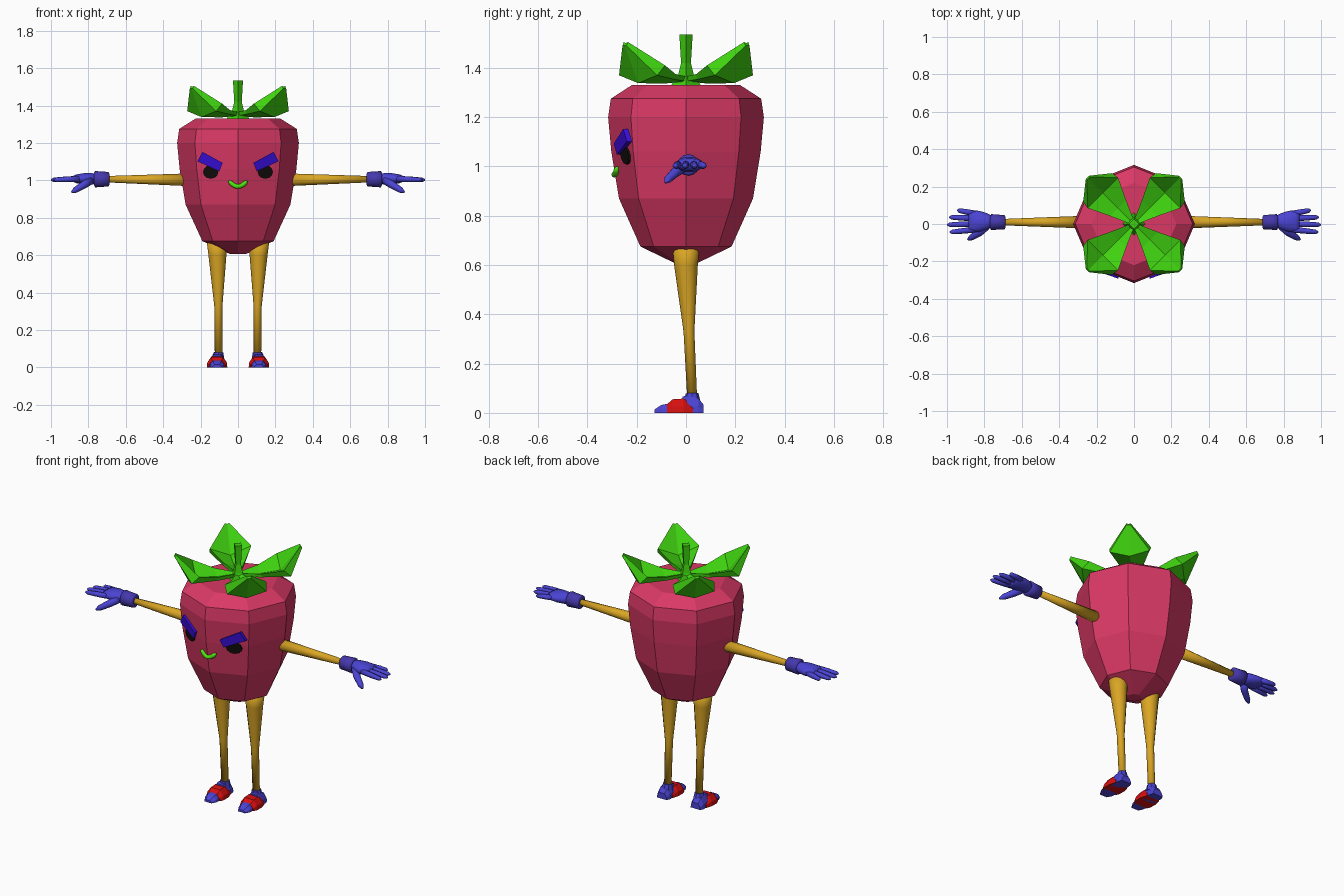
import bpy, bmesh, math
from mathutils import Vector

if "Cube" in bpy.data.objects:
    bpy.data.objects.remove(bpy.data.objects["Cube"])


def mat(name, r, g, b):
    m = bpy.data.materials.new(name)
    m.diffuse_color = (r, g, b, 1)
    m.use_nodes = True
    m.node_tree.nodes["Principled BSDF"].inputs["Base Color"].default_value = m.diffuse_color
    return m


BERRY = mat("berry red", 0.70, 0.04, 0.13)
GREEN = mat("leaf green", 0.05, 0.65, 0.005)
LIME = mat("mouth green", 0.08, 0.75, 0.005)
GOLD = mat("limb gold", 0.70, 0.38, 0.018)
BLUE = mat("glove blue", 0.07, 0.058, 0.66)
CUFF = mat("cuff indigo", 0.06, 0.04, 0.42)
PURPLE = mat("brow violet", 0.04, 0.004, 0.68)
BLACK = mat("eye black", 0.006, 0.004, 0.004)
RED = mat("shoe red", 0.68, 0.005, 0.005)


def finish(name, bm, material, smooth=False):
    bmesh.ops.recalc_face_normals(bm, faces=bm.faces)
    me = bpy.data.meshes.new(name)
    bm.to_mesh(me)
    bm.free()
    me.materials.append(material)
    if smooth:
        for p in me.polygons:
            p.use_smooth = True
    ob = bpy.data.objects.new(name, me)
    bpy.context.collection.objects.link(ob)
    return ob


def loft(name, rings, material, smooth=False):
    """Skin closed rings of equal count and cap both ends."""
    bm = bmesh.new()
    vs = [[bm.verts.new(p) for p in r] for r in rings]
    n = len(vs[0])
    for a, b in zip(vs, vs[1:]):
        for i in range(n):
            bm.faces.new((a[i], a[(i + 1) % n], b[(i + 1) % n], b[i]))
    bm.faces.new(vs[0])
    bm.faces.new(vs[-1])
    return finish(name, bm, material, smooth)


def tube(name, path, radii, material, n=12, smooth=True):
    """Round tube along a path with one radius per point."""
    pts = [Vector(p) for p in path]
    rings = []
    for i, p in enumerate(pts):
        d = (pts[min(i + 1, len(pts) - 1)] - pts[max(i - 1, 0)]).normalized()
        ref = Vector((0, 1, 0)) if abs(d.y) < 0.8 else Vector((0, 0, 1))
        u = d.cross(ref).normalized()
        v = d.cross(u)
        rings.append([p + radii[i] * (u * math.cos(t) + v * math.sin(t))
                      for t in (2 * math.pi * k / n for k in range(n))])
    return loft(name, rings, material, smooth)


# Berry body: eight flat sides
PROFILE = [(0.04, 0.605), (0.185, 0.675), (0.272, 0.87), (0.303, 1.06),
           (0.316, 1.2), (0.305, 1.275), (0.22, 1.33)]
loft("berry_body", [[(1.03 * r * math.cos(k * math.pi / 4),
                      r * math.sin(k * math.pi / 4), z) for k in range(8)]
                    for r, z in PROFILE], BERRY)


def face_y(x, z):
    """Front surface of the berry at x, z."""
    for (r0, z0), (r1, z1) in zip(PROFILE, PROFILE[1:]):
        if z0 <= z <= z1:
            r = r0 + (r1 - r0) * (z - z0) / (z1 - z0)
    return -r + abs(x) / 1.03 * math.tan(math.pi / 8)


def plate(name, pts, out, material):
    """Outline in x, z laid on the berry front."""
    loft(name, [[(x, face_y(x, z) - d, z) for x, z in pts]
                for d in (-0.01, out)], material)


# Leaves: four cupped pointed leaves on the diagonals
# (radial, half width, middle height, edge height)
LEAF = [(0.01, 0.012, 1.36, 1.365), (0.12, 0.06, 1.35, 1.375),
        (0.235, 0.115, 1.362, 1.41), (0.345, 0.012, 1.50, 1.505)]
for k in range(4):
    a = math.pi / 4 + k * math.pi / 2
    d, t = Vector((math.cos(a), math.sin(a), 0)), Vector((-math.sin(a), math.cos(a), 0))
    rings = []
    for i, (r, w, zm, ze) in enumerate(LEAF):
        low = (0.02, 0.022, 0.04, 0.015)[i]
        out = (0, 0, 0.04, 0.008)[i]
        up = Vector((0, 0, 1))
        c, c2 = d * r, d * (r + out)
        rings.append([c - t * w + up * ze, c + up * zm, c + t * w + up * ze,
                      c2 + t * w * 0.95 + up * (ze - low),
                      c2 + up * (zm - low * 0.6),
                      c2 - t * w * 0.95 + up * (ze - low)])
    loft("leaf_%d" % (k + 1), rings, GREEN)

# Stem
loft("stem", [[(r * math.cos(k * math.pi / 2), r * math.sin(k * math.pi / 2), z)
               for k in range(4)]
              for r, z in [(0.06, 1.33), (0.032, 1.37), (0.02, 1.42), (0.027, 1.535)]], GREEN)

# Mouth
path = []
for k in range(11):
    x = -0.048 + 0.0096 * k
    z = 0.967 + 0.03 * (x / 0.048) ** 2
    path.append((x, face_y(x * 0.8, z) - 0.003, z))
tube("mouth", path, [0.006] + [0.012] * 9 + [0.006], LIME, 8)

for s, side in ((-1, "left"), (1, "right")):
    # Eyes and slanted brows
    plate("eye_" + side, [(s * 0.146 + 0.041 * math.cos(k * math.pi / 6),
                           1.045 + 0.037 * math.sin(k * math.pi / 6)) for k in range(12)],
          0.008, BLACK)
    plate("brow_" + side, [(s * 0.19, 1.152), (s * 0.082, 1.093),
                           (s * 0.1, 1.048), (s * 0.217, 1.102)], 0.02, PURPLE)

    # Arm and cuff
    tube("arm_" + side, [(s * 0.26, 0.01, 1.003), (s * 0.7, 0.01, 1.006)],
         [0.034, 0.017], GOLD)
    tube("cuff_" + side, [(s * x, 0.01, 1.006) for x in (0.688, 0.692, 0.73, 0.764, 0.77)],
         [0.03, 0.039, 0.041, 0.044, 0.032], CUFF, 14)

    # Hand: flattened palm, four fingers and a thumb
    palm = []
    for x, w, h in [(0.755, 0.028, 0.026), (0.785, 0.043, 0.032), (0.825, 0.056, 0.031),
                    (0.865, 0.06, 0.024), (0.885, 0.054, 0.014)]:
        palm.append([(s * x, 0.014 + w * math.cos(t), 1.008 + h * math.sin(t))
                     for t in (2 * math.pi * k / 14 for k in range(14))])
    loft("palm_" + side, palm, BLUE, True)
    for i, (y0, y1, tip) in enumerate([(-0.03, -0.044, 0.985), (0.0, -0.004, 1.0),
                                       (0.03, 0.036, 0.988), (0.056, 0.074, 0.945)]):
        f = [(s * (0.85 + (tip - 0.85) * k), y0 + (y1 - y0) * k, 1.008 - 0.006 * k)
             for k in (0, 0.5, 0.9, 1)]
        tube("finger_%s_%d" % (side, i + 1), f, [0.016, 0.015, 0.012, 0.004], BLUE, 8)
    tube("thumb_" + side, [(s * 0.79, -0.01, 1.0), (s * 0.825, -0.045, 0.975),
                           (s * 0.87, -0.073, 0.948), (s * 0.888, -0.083, 0.936)],
         [0.024, 0.02, 0.016, 0.006], BLUE, 10)

    # Leg
    tube("leg_" + side, [(s * 0.113, 0, 0.69), (s * 0.11, 0.0, 0.6), (s * 0.105, 0.012, 0.33),
                         (s * 0.104, 0.025, 0.06)], [0.056, 0.048, 0.022, 0.02], GOLD)

    # Shoe: blue toe, red middle, blue heel and collar
    for part, m, rows in [
        ("toe", BLUE, [(-0.127, 0.024, 0.014), (-0.1, 0.038, 0.032), (-0.06, 0.042, 0.04)]),
        ("shoe", RED, [(-0.078, 0.046, 0.034), (-0.055, 0.055, 0.055),
                       (-0.01, 0.055, 0.058), (0.028, 0.044, 0.035)]),
        ("heel", BLUE, [(-0.015, 0.036, 0.066), (0.005, 0.04, 0.07),
                        (0.05, 0.04, 0.06), (0.07, 0.032, 0.035)])]:
        loft(part + "_" + side, [[(s * 0.112 + w * a, y, h * b) for a, b in
                                  ((-1, 0), (-0.95, 0.45), (-0.55, 1), (0.55, 1),
                                   (0.95, 0.45), (1, 0))] for y, w, h in rows], m)
    tube("shoe_collar_" + side, [(s * 0.106, 0.026, 0.04), (s * 0.105, 0.024, 0.08)],
         [0.034, 0.026], BLUE, 8, False)
